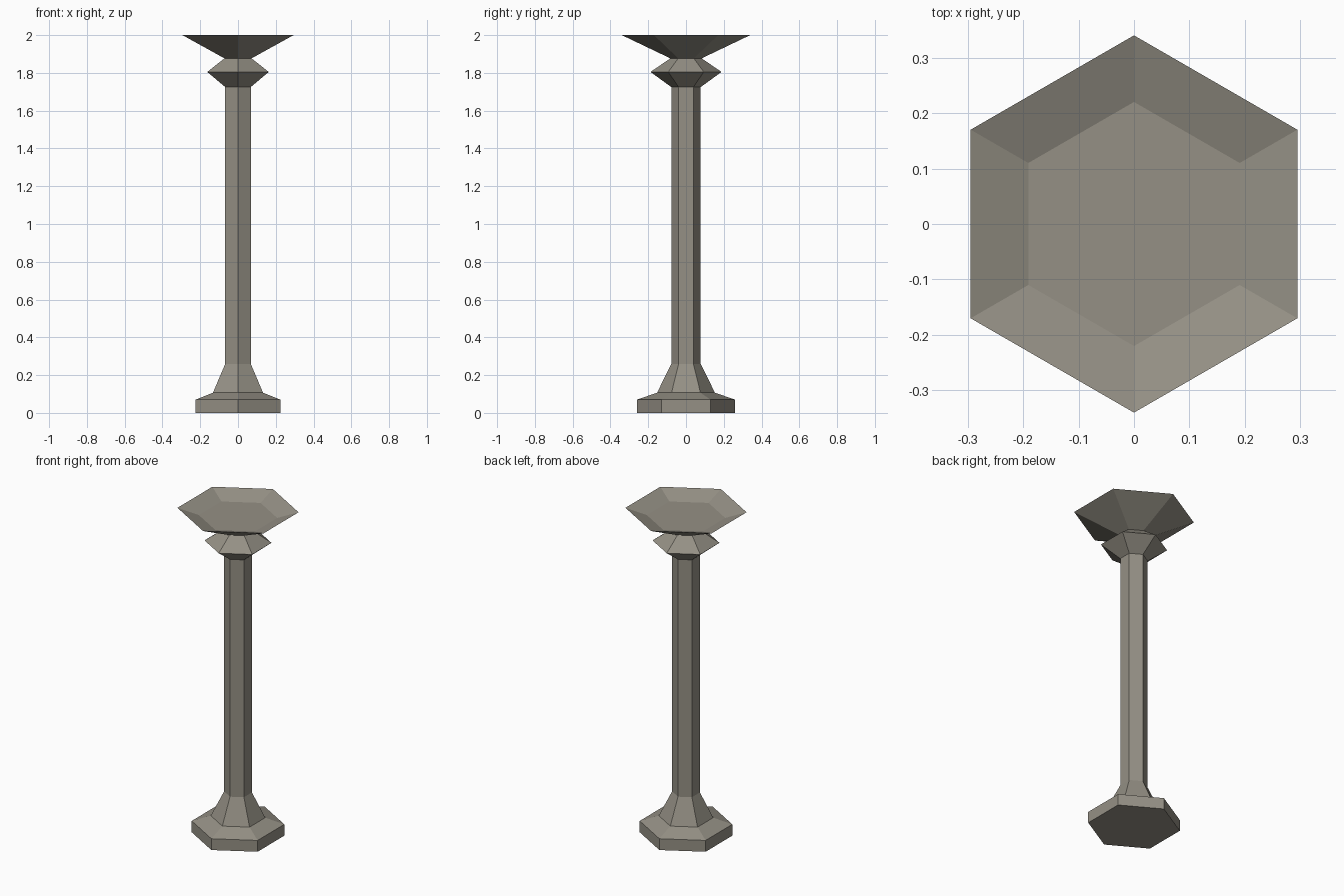
import bpy, bmesh, math

if "Cube" in bpy.data.objects:
    bpy.data.objects.remove(bpy.data.objects["Cube"])

stone = bpy.data.materials.new("warm grey stone")
stone.diffuse_color = (0.30, 0.28, 0.235, 1)
stone.use_nodes = True
stone.node_tree.nodes["Principled BSDF"].inputs["Base Color"].default_value = stone.diffuse_color

def hex_part(name, profile, cap_bottom=False, cap_top=False):
    """Six-sided turned part from (radius, height) rings, corners on the y axis."""
    bm = bmesh.new()
    rings = []
    for r, z in profile:
        rings.append([bm.verts.new((r * math.sin(i * math.pi / 3),
                                    -r * math.cos(i * math.pi / 3), z)) for i in range(6)])
    for low, high in zip(rings, rings[1:]):
        for i in range(6):
            j = (i + 1) % 6
            bm.faces.new((low[i], low[j], high[j], high[i]))
    if cap_bottom:
        bm.faces.new(rings[0][::-1])
    if cap_top:
        bm.faces.new(rings[-1])
    mesh = bpy.data.meshes.new(name)
    bm.to_mesh(mesh)
    bm.free()
    mesh.materials.append(stone)
    obj = bpy.data.objects.new(name, mesh)
    bpy.context.collection.objects.link(obj)
    return obj

# Foot slab with sloped top
hex_part("base", [(0.26, 0), (0.26, 0.07), (0.153, 0.107)], cap_bottom=True)
# Flared foot and long shaft
hex_part("shaft", [(0.153, 0.107), (0.078, 0.26), (0.078, 1.725)])
# Double-cone collar
hex_part("collar", [(0.078, 1.725), (0.188, 1.805), (0.083, 1.877)])
# Shallow dish: outside, sharp rim, inner slope and floor
hex_part("bowl", [(0.083, 1.877), (0.34, 2.0), (0.22, 1.96)], cap_top=True)
